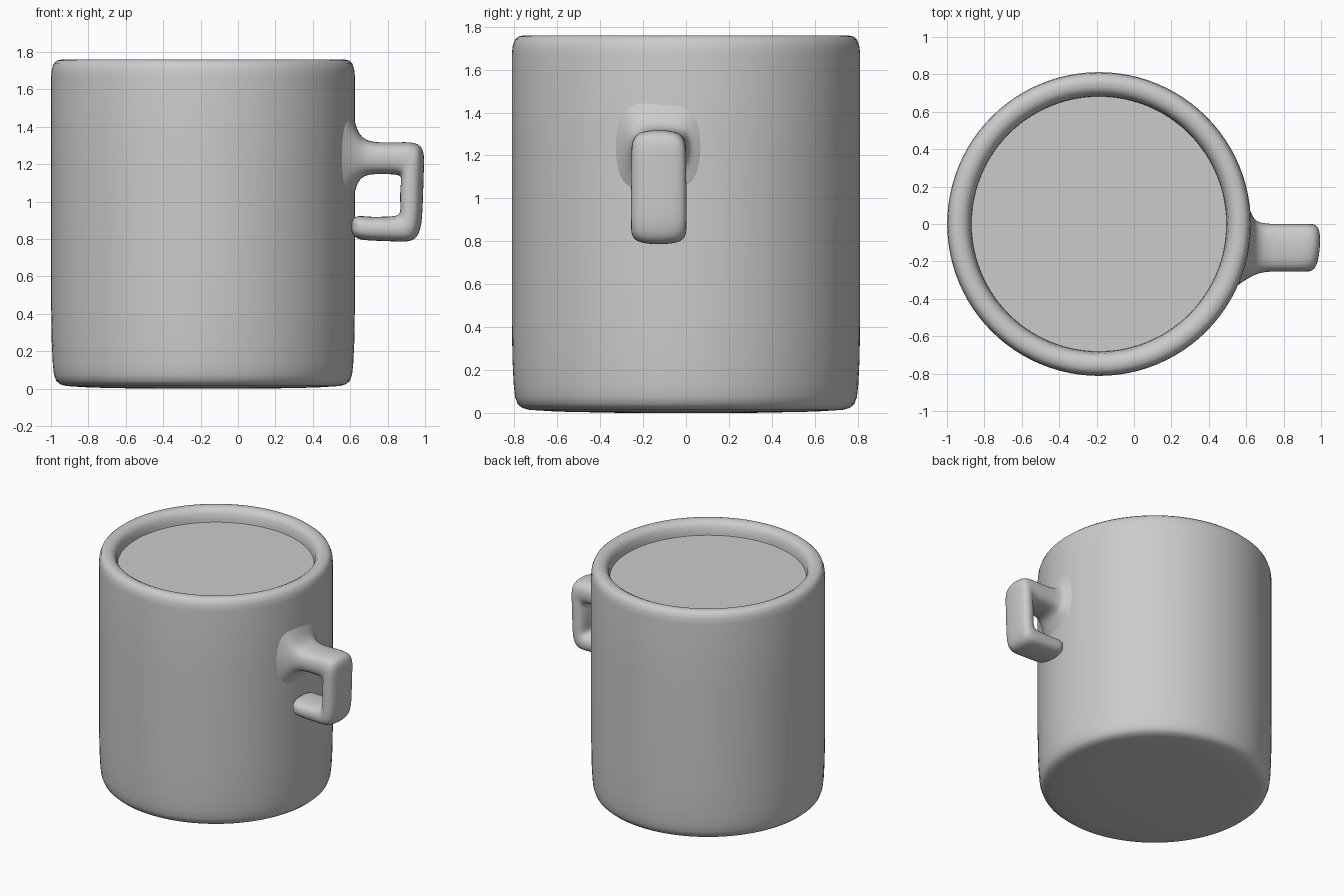
import bpy, bmesh, math

if "Cube" in bpy.data.objects:
    bpy.data.objects.remove(bpy.data.objects["Cube"])

CX, R = -0.187, 0.812      # cup axis and outer radius
HY = -0.127                # handle centre in y


def finish(name, bm, angle=40):
    bmesh.ops.recalc_face_normals(bm, faces=bm.faces)
    me = bpy.data.meshes.new(name)
    bm.to_mesh(me)
    bm.free()
    ob = bpy.data.objects.new(name, me)
    bpy.context.collection.objects.link(ob)
    bpy.ops.object.select_all(action='DESELECT')
    ob.select_set(True)
    bpy.context.view_layer.objects.active = ob
    bpy.ops.object.shade_smooth_by_angle(angle=math.radians(angle))
    return ob


def bridge(bm, rings):
    for a, b in zip(rings, rings[1:]):
        n = len(a)
        for i in range(n):
            j = (i + 1) % n
            bm.faces.new((a[i], a[j], b[j], b[i]))


# Cup: lathed wall with rounded rim, soft base and hollow inside
profile = [(0.3, 0.0), (0.6, 0.006), (0.73, 0.014), (0.765, 0.024),
           (0.785, 0.042), (0.797, 0.075), (0.803, 0.13), (0.809, 0.25),
           (R, 0.45), (R, 1.2), (R, 1.67), (0.808, 1.71), (0.797, 1.74),
           (0.78, 1.755), (0.755, 1.76), (0.73, 1.757), (0.708, 1.745),
           (0.692, 1.72), (0.684, 1.68), (0.68, 1.62), (0.68, 0.2),
           (0.65, 0.14), (0.58, 0.12)]
SEG = 96
bm = bmesh.new()
rings = [[bm.verts.new((CX + r * math.cos(2 * math.pi * i / SEG),
                        r * math.sin(2 * math.pi * i / SEG), z))
          for i in range(SEG)] for r, z in profile]
bridge(bm, rings)
bm.faces.new(rings[0])
bm.faces.new(rings[-1])
finish("cup", bm)

# Drink: flat disc just below the rim
bm = bmesh.new()
bmesh.ops.create_circle(bm, cap_ends=True, segments=SEG, radius=0.682)
for v in bm.verts:
    v.co.x += CX
    v.co.z = 1.66
finish("drink_surface", bm)

# Handle: rounded sections (outer xz, inner xz, half width, offset from wall)
sections = [
    ((0, 1.56), (0, 0.93), 0.25, -0.03),
    ((0, 1.46), (0, 1.02), 0.19, 0.006),
    ((0.645, 1.36), (0.645, 1.12), 0.145, None),
    ((0.70, 1.317), (0.70, 1.148), 0.128, None),
    ((0.85, 1.318), (0.82, 1.145), 0.128, None),
    ((1.01, 1.325), (0.89, 1.14), 0.128, None),
    ((1.003, 1.18), (0.877, 1.08), 0.130, None),
    ((0.998, 0.97), (0.877, 0.99), 0.130, None),
    ((0.985, 0.78), (0.882, 0.925), 0.130, None),
    ((0.85, 0.786), (0.80, 0.922), 0.130, None),
    ((0.70, 0.79), (0.70, 0.918), 0.130, None),
    ((0.60, 0.80), (0.60, 0.935), 0.128, None),
]
# cross-section: s runs across y, t runs from inner (0) to outer (1)
outline = [(-1, 0.28), (-1, 0.72), (-0.68, 1), (0.68, 1),
           (1, 0.72), (1, 0.28), (0.68, 0), (-0.68, 0)]
bm = bmesh.new()
rings = []
for o, n, half, wall in sections:
    ring = []
    for s, t in outline:
        y = HY + s * half
        x = n[0] + (o[0] - n[0]) * t
        z = n[1] + (o[1] - n[1]) * t
        if wall is not None:
            x = CX + math.sqrt(R * R - y * y) + wall
        elif x > 0.87:
            x += (s - 1) * 0.01          # outer end slants slightly
        ring.append(bm.verts.new((x, y, z)))
    rings.append(ring)
bridge(bm, rings)
bm.faces.new(rings[0])
bm.faces.new(rings[-1])
handle = finish("handle", bm, 180)
sub = handle.modifiers.new("smooth", 'SUBSURF')
sub.levels = sub.render_levels = 3
